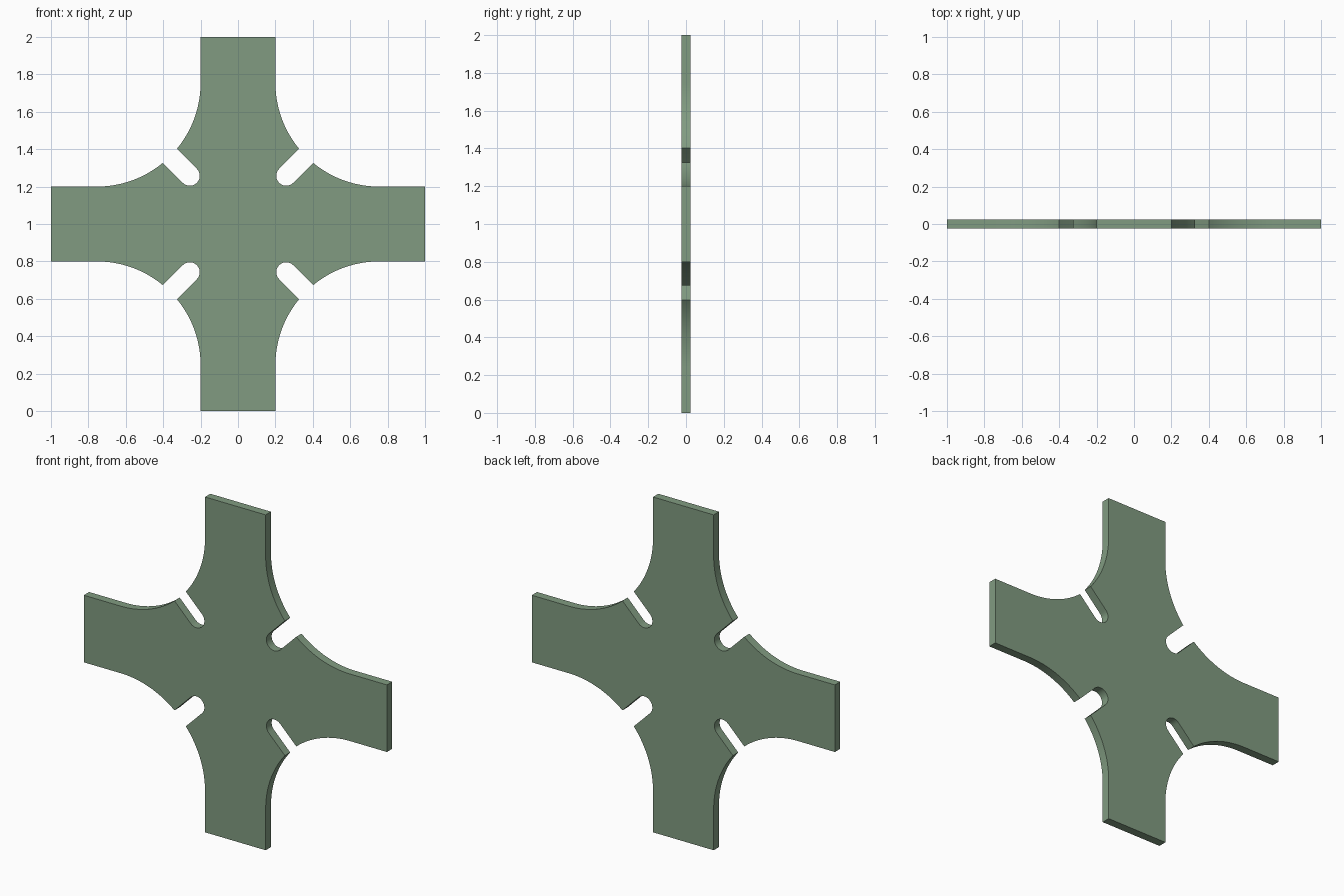
import bpy, bmesh, math
from mathutils import Vector, Matrix

if "Cube" in bpy.data.objects:
    bpy.data.objects.remove(bpy.data.objects["Cube"])

HALF, LENGTH, THICK = 0.2, 1.0, 0.05   # arm half-width, arm reach, plate thickness
R = 0.555                              # corner fillet radius
SLOT, SLOT_C = 0.053, 0.2575           # slot half-width, slot end centre (x = z)


def arc(cx, cz, r, a0, a1, n):
    return [Vector((cx + r * math.cos(a0 + (a1 - a0) * i / n),
                    cz + r * math.sin(a0 + (a1 - a0) * i / n))) for i in range(n + 1)]


# One quarter of the outline: right arm edge, fillet, diagonal slot, fillet, top arm edge
c = HALF + R
diag = math.radians(225)
gap = math.asin(SLOT / R)
quarter = [Vector((LENGTH, HALF))]
quarter += arc(c, c, R, math.radians(270), diag + gap, 16)
quarter += arc(SLOT_C, SLOT_C, SLOT, math.radians(-45), math.radians(-225), 16)
quarter += arc(c, c, R, diag - gap, math.radians(180), 16)
quarter.append(Vector((HALF, LENGTH)))

# Repeat the quarter four times around the centre
outline = []
for k in range(4):
    rot = Matrix.Rotation(k * math.pi / 2, 2)
    outline += [rot @ p for p in quarter]

# Extrude the outline into a plate
bm = bmesh.new()
face = bm.faces.new([bm.verts.new((p.x, -THICK / 2, p.y + 1)) for p in outline])
ext = bmesh.ops.extrude_face_region(bm, geom=[face], use_keep_orig=True)
moved = [g for g in ext["geom"] if isinstance(g, bmesh.types.BMVert)]
bmesh.ops.translate(bm, vec=(0, THICK, 0), verts=moved)
bmesh.ops.recalc_face_normals(bm, faces=bm.faces)
# Triangulate the two concave caps cleanly
bmesh.ops.triangulate(bm, faces=[f for f in bm.faces if len(f.verts) > 4])

mesh = bpy.data.meshes.new("cross_plate")
bm.to_mesh(mesh)
bm.free()
plate = bpy.data.objects.new("cross_plate", mesh)
bpy.context.collection.objects.link(plate)

# Muted green finish
mat = bpy.data.materials.new("green")
mat.diffuse_color = (0.22, 0.33, 0.22, 1)
mat.use_nodes = True
mat.node_tree.nodes["Principled BSDF"].inputs["Base Color"].default_value = mat.diffuse_color
mesh.materials.append(mat)

bpy.context.view_layer.objects.active = plate
plate.select_set(True)
bpy.ops.object.shade_smooth_by_angle(angle=math.radians(30))
